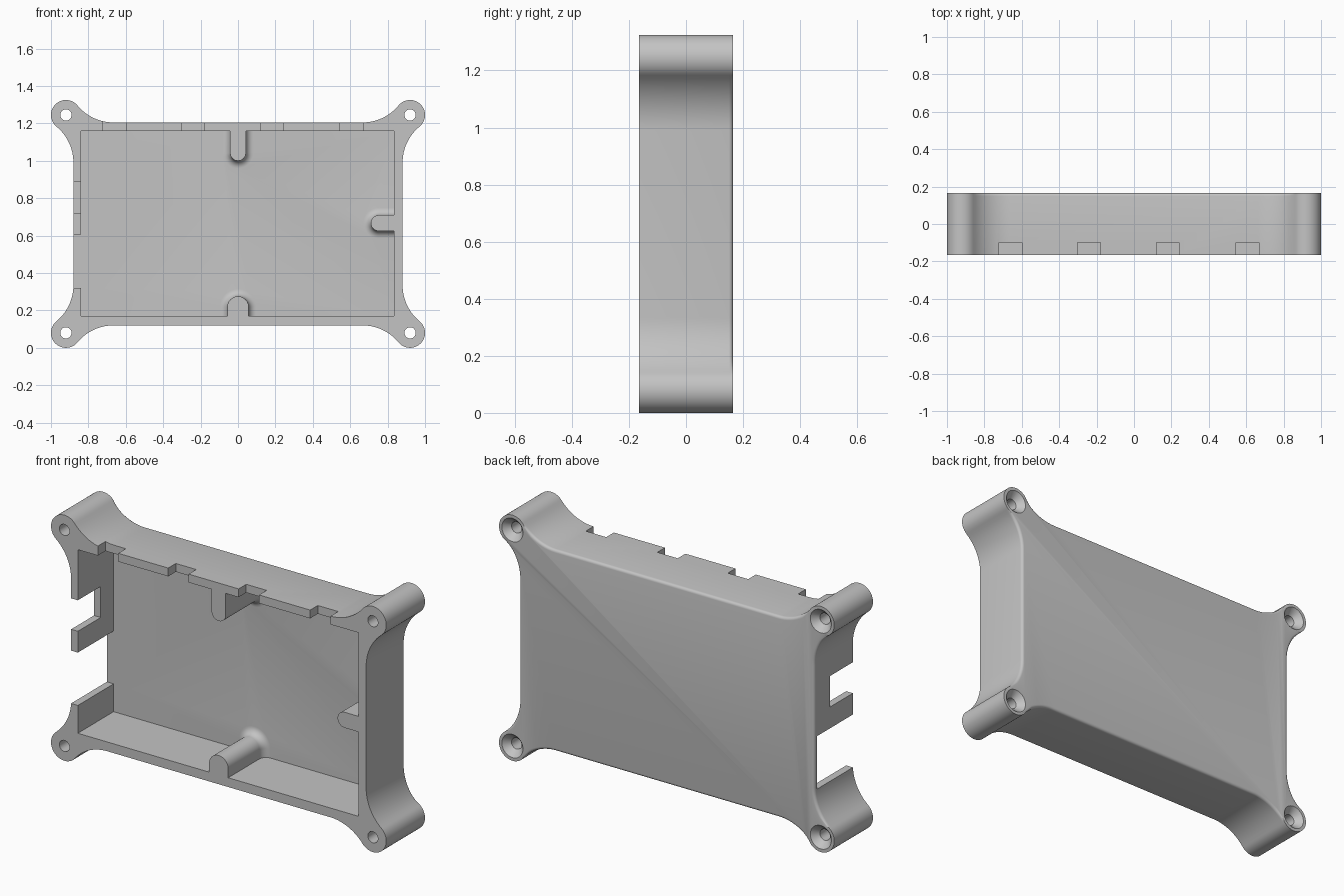
import bpy
import bmesh
from math import atan2, cos, pi, radians, sin, sqrt

if "Cube" in bpy.data.objects:
    bpy.data.objects.remove(bpy.data.objects["Cube"])

FRONT, BACK, FLOOR = -0.165, 0.165, 0.14
MID_Z = 0.6625
HALF_W, HALF_H = 0.88, 0.5425       # straight walls
EAR_X, EAR_Z, EAR_R = 0.92, 0.5825, 0.08
SWEEP_R, EDGE_R = 0.25, 0.015       # concave sweep, rounded back edge

grey = bpy.data.materials.new("plain grey")
grey.use_nodes = True
grey.diffuse_color = (0.55, 0.55, 0.55, 1)
grey.node_tree.nodes["Principled BSDF"].inputs["Base Color"].default_value = (0.55, 0.55, 0.55, 1)


def loft(name, rings):
    """Closed solid through (y, [(x, z), ...]) rings."""
    bm = bmesh.new()
    loops = [[bm.verts.new((x, y, z)) for x, z in pts] for y, pts in rings]
    n = len(loops[0])
    for a, b in zip(loops, loops[1:]):
        for i in range(n):
            j = (i + 1) % n
            bm.faces.new((a[i], a[j], b[j], b[i]))
    bm.faces.new(loops[0])
    bm.faces.new(loops[-1])
    bmesh.ops.recalc_face_normals(bm, faces=bm.faces)
    mesh = bpy.data.meshes.new(name)
    bm.to_mesh(mesh)
    bm.free()
    mesh.materials.append(grey)
    obj = bpy.data.objects.new(name, mesh)
    bpy.context.collection.objects.link(obj)
    return obj


def combine(target, tool, operation):
    tool.hide_render = True
    mod = target.modifiers.new("combine", "BOOLEAN")
    mod.operation, mod.object, mod.solver = operation, tool, "EXACT"
    bpy.context.view_layer.objects.active = target
    bpy.ops.object.modifier_apply(modifier=mod.name)
    bpy.data.objects.remove(tool)


def arc(cx, cz, r, start, end, steps):
    for i in range(steps + 1):
        t = i / steps
        a = start + (end - start) * t
        yield t, a, cx + r * cos(a), cz + r * sin(a)


def circle(cx, cz, r):
    return [(x, z) for _, _, x, z in arc(cx, cz, r, 0, 2 * pi, 40)][:-1]


def outline(inset):
    """Case outline; the inset fades out towards the screw ears."""
    dx = sqrt((SWEEP_R + EAR_R) ** 2 - (HALF_H + SWEEP_R - EAR_Z) ** 2)
    dz = sqrt((SWEEP_R + EAR_R) ** 2 - (HALF_W + SWEEP_R - EAR_X) ** 2)
    ax, az = EAR_X - dx, HALF_H + SWEEP_R
    bx, bz = HALF_W + SWEEP_R, EAR_Z - dz
    a_end = atan2(EAR_Z - az, EAR_X - ax)
    b_start = atan2(EAR_Z - bz, EAR_X - bx)
    quad = []
    for t, a, x, z in arc(ax, az, SWEEP_R, -pi / 2, a_end, 12):
        d = inset * min(1, 3 * (1 - t))
        quad.append((x + d * cos(a), z + d * sin(a)))
    quad += [(x, z) for _, _, x, z in arc(EAR_X, EAR_Z, EAR_R, a_end + pi, b_start - pi, 28)][1:-1]
    for t, a, x, z in arc(bx, bz, SWEEP_R, b_start, pi, 12):
        d = inset * min(1, 3 * t)
        quad.append((x + d * cos(a), z + d * sin(a)))
    points = []
    for sx, sz in ((1, 1), (1, -1), (-1, -1), (-1, 1)):
        part = quad if sx * sz > 0 else quad[::-1]
        points += [(sx * x, MID_Z + sz * z) for x, z in part]
    return points


def cut_box(x0, x1, y0, y1, z0, z1):
    rect = [(x0, z0), (x1, z0), (x1, z1), (x0, z1)]
    combine(case, loft("cutter", [(y0, rect), (y1, rect)]), "DIFFERENCE")


def boss(base, direction, half, length):
    """Round-ended post on a wall, flared where it meets the floor."""
    (bx, bz), (ux, uz) = base, direction

    def ring(grow):
        w = half + grow
        pts = [(w, -0.02)]
        pts += [(x, z) for _, _, x, z in arc(0, length - half, w, 0, pi, 24)]
        pts.append((-w, -0.02))
        return [(bx + s * uz + d * ux, bz - s * ux + d * uz) for s, d in pts]

    flare = 0.04
    rings = [(FRONT, ring(0))]
    for i in range(8):
        a = i / 7 * pi / 2
        rings.append((FLOOR - flare + flare * sin(a), ring(flare * (1 - cos(a)))))
    rings.append((FLOOR + 0.01, ring(flare)))
    combine(case, loft("post", rings), "UNION")


# Case body with rounded back edge
layers = [(FRONT, outline(0))]
for i in range(5):
    a = i / 4 * pi / 2
    layers.append((BACK - EDGE_R + EDGE_R * sin(a), outline(EDGE_R * (1 - cos(a)))))
case = loft("case_shell", layers)

# Open cavity
cut_box(-0.84, 0.835, -0.3, FLOOR, 0.17, 1.16)

# Posts on the top, side and bottom walls
boss((0, 1.16), (0, -1), 0.042, 0.16)
boss((0.835, 0.667), (-1, 0), 0.042, 0.125)
boss((0, 0.17), (0, 1), 0.057, 0.105)

# Notches along the top wall
for x in (-0.66, -0.24, 0.18, 0.607):
    cut_box(x - 0.061, x + 0.061, -0.3, -0.10, 1.12, 1.3)

# Port openings in the side wall
cut_box(-1.1, -0.8, -0.3, 0.03, 0.72, 0.887)
cut_box(-1.1, -0.8, -0.3, FLOOR, 0.32, 0.605)

# Screw holes, countersunk from the back
for sx in (-1, 1):
    for sz in (-1, 1):
        cx, cz = sx * EAR_X, MID_Z + sz * EAR_Z
        sections = [(-0.3, 0.03), (BACK - 0.035, 0.03), (BACK, 0.063), (0.2, 0.063)]
        tool = loft("cutter", [(y, circle(cx, cz, r)) for y, r in sections])
        combine(case, tool, "DIFFERENCE")

bpy.ops.object.select_all(action="DESELECT")
case.select_set(True)
bpy.context.view_layer.objects.active = case
bpy.ops.object.shade_smooth_by_angle(angle=radians(35))
